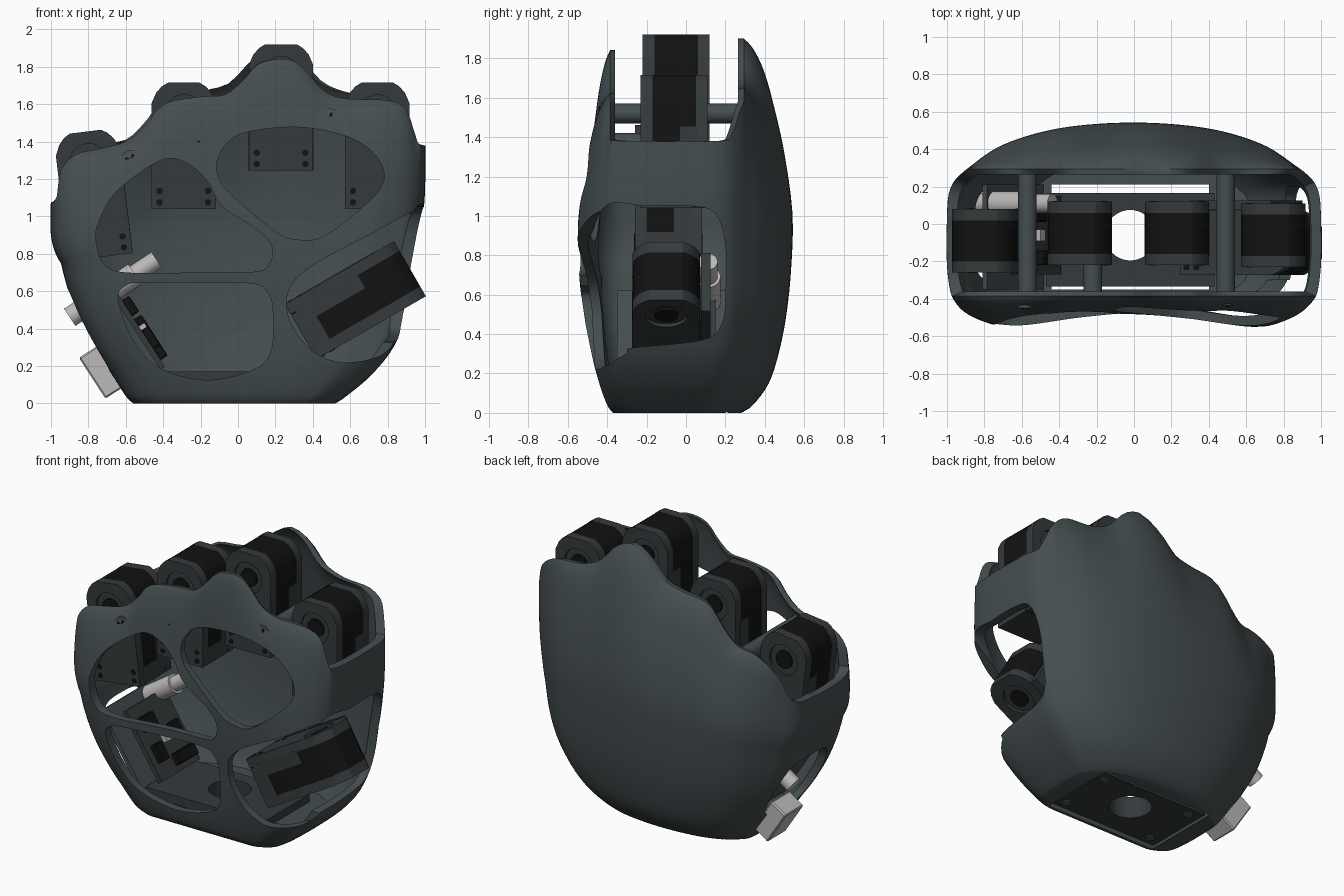
import bpy, bmesh, math
from mathutils import Matrix, Vector

if "Cube" in bpy.data.objects:
    bpy.data.objects.remove(bpy.data.objects["Cube"])


def material(name, r, g, b):
    m = bpy.data.materials.new(name)
    m.diffuse_color = (r, g, b, 1)
    m.use_nodes = True
    m.node_tree.nodes["Principled BSDF"].inputs["Base Color"].default_value = m.diffuse_color
    return m


SLATE = material("slate", 0.058, 0.075, 0.08)
GREY = material("dark_grey", 0.035, 0.042, 0.045)
BLACK = material("black", 0.006, 0.006, 0.006)
LIGHT = material("light_grey", 0.5, 0.48, 0.48)
STEEL = material("dark_steel", 0.09, 0.085, 0.075)


def finish(name, bm, mat):
    bmesh.ops.recalc_face_normals(bm, faces=bm.faces)
    me = bpy.data.meshes.new(name)
    bm.to_mesh(me)
    bm.free()
    ob = bpy.data.objects.new(name, me)
    bpy.context.collection.objects.link(ob)
    if mat:
        me.materials.append(mat)
    return ob


def spline(pts, n=6, closed=True):
    """Catmull-Rom through points of any dimension."""
    out, k = [], len(pts)
    get = lambda i: pts[i % k] if closed else pts[max(0, min(k - 1, i))]
    for i in range(k if closed else k - 1):
        for s in range(n):
            t = s / n
            out.append(tuple(
                0.5 * (2 * b + (c - a) * t + (2 * a - 5 * b + 4 * c - d) * t * t + (3 * b - a - 3 * c + d) * t ** 3)
                for a, b, c, d in zip(get(i - 1), get(i), get(i + 1), get(i + 2))))
    return out if closed else out + [tuple(pts[-1])]


def prism(name, pts, a, b, mat=None, axis='y'):
    """Extrude a 2D outline (x,z along y, or y,z along x)."""
    bm = bmesh.new()
    put = (lambda p, d: (p[0], d, p[1])) if axis == 'y' else (lambda p, d: (d, p[0], p[1]))
    lo = [bm.verts.new(put(p, a)) for p in pts]
    hi = [bm.verts.new(put(p, b)) for p in pts]
    bm.faces.new(lo)
    bm.faces.new(hi)
    for i in range(len(pts)):
        j = (i + 1) % len(pts)
        bm.faces.new((lo[i], lo[j], hi[j], hi[i]))
    return finish(name, bm, mat)


def box(name, c, size, mat=None, rot=None, bevel=0):
    bm = bmesh.new()
    bmesh.ops.create_cube(bm, size=1, matrix=Matrix.Diagonal((*size, 1)))
    if bevel:
        bmesh.ops.bevel(bm, geom=bm.edges[:], offset=bevel, segments=1, affect='EDGES')
    bm.transform(Matrix.Translation(c) @ (rot or Matrix()))
    return finish(name, bm, mat)


def rod(name, a, b, r, mat=None, seg=32):
    a, b = Vector(a), Vector(b)
    bm = bmesh.new()
    bmesh.ops.create_cone(bm, cap_ends=True, segments=seg, radius1=r, radius2=r, depth=(b - a).length)
    bm.transform(Matrix.Translation((a + b) / 2) @ (b - a).to_track_quat('Z', 'Y').to_matrix().to_4x4())
    return finish(name, bm, mat)


def activate(obs):
    bpy.ops.object.select_all(action='DESELECT')
    for o in obs:
        o.select_set(True)
    bpy.context.view_layer.objects.active = obs[0]


def cut(ob, cutter):
    m = ob.modifiers.new("cut", 'BOOLEAN')
    m.operation, m.solver, m.object = 'DIFFERENCE', 'EXACT', cutter
    activate([ob])
    bpy.ops.object.modifier_apply(modifier=m.name)
    bpy.data.objects.remove(cutter)


def smooth(ob, deg=35):
    activate([ob])
    bpy.ops.object.shade_smooth_by_angle(angle=math.radians(deg))


# Palm shell rows: z, left, right, front, back, and how far the rim curls inward
levels = spline([(0, -.56, .52, -.37, .28, 0), (.04, -.6, .58, -.40, .34, 0), (.15, -.67, .71, -.44, .42, 0),
                 (.3, -.77, .83, -.48, .47, 0), (.5, -.87, .91, -.52, .51, 0), (.75, -.945, .95, -.545, .535, 0),
                 (1.05, -.985, .975, -.55, .545, .02), (1.35, -1, .995, -.54, .535, .15),
                 (1.6, -1, 1, -.54, .53, .38), (1.75, -1, 1, -.54, .53, .58), (1.85, -1, 1, -.54, .53, .8),
                 (1.9, -1, 1, -.54, .53, 1)], 4, False)
half = [(0, 1), (.4, .945), (.7, .79), (.88, .57), (.98, .36), (1, 0), (.995, -.5), (.95, -.8),
        (.82, -.95), (.65, -1), (.3, -.92), (0, -.88)]
section = spline(half + [(-x, y) for x, y in half[-2:0:-1]], 8)

# Knuckle-shaped upper rims
front_rim = spline([(-1.2, 1.05), (-.99, 1.07), (-.95, 1.24), (-.87, 1.33), (-.75, 1.36), (-.6, 1.4), (-.5, 1.48),
                    (-.4, 1.6), (-.2, 1.64), (-.07, 1.65), (.03, 1.73), (.1, 1.81), (.2, 1.84), (.3, 1.83),
                    (.38, 1.76), (.46, 1.67), (.57, 1.63), (.8, 1.62), (.9, 1.57), (.95, 1.43), (.99, 1.38),
                    (1.2, 1.38)], 4, False)
back_rim = spline([(-1.2, 1.05), (-.985, 1.08), (-.9, 1.28), (-.75, 1.38), (-.6, 1.41), (-.5, 1.5), (-.38, 1.64),
                   (-.2, 1.67), (-.05, 1.71), (.06, 1.82), (.2, 1.9), (.33, 1.85), (.45, 1.72), (.6, 1.66),
                   (.8, 1.64), (.9, 1.56), (.95, 1.43), (.985, 1.38), (1.2, 1.38)], 4, False)


def rim_height(x, rim):
    for (x0, z0), (x1, z1) in zip(rim, rim[1:]):
        if x0 <= x <= x1:
            return z0 + (z1 - z0) * (x - x0) / (x1 - x0)


tops = [rim_height(x, back_rim if y > 0 else front_rim) for x, y in section]


def ring(bm, row, t):
    z, l, r, f, b, curl = row
    l, r, f, b = l + t, r - t, f + t, b - t
    lo, hi = (-.36, .265) if t else (-.385, .295)
    out = []
    for (x, y), top in zip(section, tops):
        if y < -.85 and abs(x) < .65:
            y = -1 + (1 + y) * min(1, z / .5)
        y = y * b if y > 0 else -y * f
        y += curl * (max(lo, min(hi, y)) - y)
        zz = z if z < .75 else .75 + (z - .75) * (top - .75) / 1.15
        out.append(bm.verts.new(((l + r) / 2 + (r - l) / 2 * x, y, zz)))
    return out


bm = bmesh.new()
rings = [ring(bm, row, 0) for row in levels]
rings += [ring(bm, row, .055) for row in reversed(levels) if row[0] > .1]
for p, q in zip(rings, rings[1:]):
    for i in range(len(section)):
        j = (i + 1) % len(section)
        bm.faces.new((p[i], p[j], q[j], q[i]))
bm.faces.new(rings[0])
bm.faces.new(rings[-1])
shell = finish("palm_shell", bm, SLATE)

# Palm windows
windows = [
    [(-.76, .88), (-.74, .98), (-.66, 1.12), (-.5, 1.25), (-.37, 1.31), (-.25, 1.27), (-.16, 1.18), (-.08, 1.05),
     (.1, .93), (.18, .84), (.17, .75), (.1, .705), (-.2, .7), (-.6, .7), (-.72, .75)],
    [(-.11, 1.3), (-.1, 1.2), (-.04, 1.12), (.2, .92), (.33, .875), (.47, .9), (.7, 1.08), (.78, 1.2), (.74, 1.32),
     (.6, 1.42), (.35, 1.475), (.1, 1.46), (-.04, 1.41)],
    [(-.64, .55), (-.6, .63), (-.5, .645), (-.2, .643), (.08, .64), (.16, .59), (.185, .5), (.18, .3), (.1, .19),
     (-.15, .125), (-.4, .18), (-.55, .32)],
    [(.26, .52), (.29, .64), (.42, .75), (.7, .9), (.95, 1.03), (1.15, 1.06), (1.2, .7), (1.1, .36), (.9, .36),
     (.75, .25), (.55, .22), (.4, .28), (.3, .4)]]
for w in windows:
    cut(shell, prism("cutter", spline(w, 6), -1, -.3))

# Side openings: thumb on the right, plug on the left
cut(shell, prism("cutter", spline([(-.45, .3), (-.28, .33), (.08, .37), (.18, .45), (.2, .6), (.2, .85), (.15, 1.01),
                                   (.03, 1.05), (-.2, 1.05), (-.42, 1.04), (-.5, .7)], 6), .62, 1.3, axis='x'))
cut(shell, prism("cutter", spline([(-.25, .2), (0, .18), (.16, .24), (.2, .42), (.14, .58), (-.05, .61),
                                   (-.25, .58), (-.31, .4)], 6), -1.3, -.6, axis='x'))

# Wrist opening and base plate with cable hole
cut(shell, box("cutter", (-.02, -.07, 0), (.84, .56, .5)))
plate = box("base_plate", (-.02, -.085, .095), (.9, .5, .15), GREY)
cut(plate, rod("cutter", (-.02, -.06, -.5), (-.02, -.06, .5), .135, seg=40))
smooth(plate)
for sx in (-.36, .32):
    for y in (-.27, .1):
        smooth(rod("base_screw", (sx, y, .012), (sx, y, .05), .03, STEEL, 20))

# Screws and standoff bars behind the palm, seated on the shell surface
for x, z, end in ((-.57, 1.3, .32), (-.22, 1.37, -.2), (.49, 1.52, .32)):
    y = shell.ray_cast((x, -2, z), (0, 1, 0))[1].y
    cut(shell, rod("cutter", (x, -1, z), (x, y + .03, z), .062))
    smooth(rod("palm_screw", (x, y + .01, z), (x, y + .06, z), .056, STEEL))
    for s in ((.07, .01, .014), (.014, .01, .07)):
        box("screw_slot", (x, y + .009, z), s, BLACK, Matrix.Rotation(.3, 4, 'Y'))
    smooth(rod("standoff_bar", (x, y + .05, z), (x, end, z), .05, SLATE))
smooth(shell, 32)


# Servo motor: octagonal end plates, black case, rotor discs, screw holes
def motor_outline(w, top, bot, c):
    if c < .05:
        return [(-w, bot), (w, bot), (w, top), (-w, top)]
    arc = [(w, top - c), (w - c * .22, top - c * .5), (w - c * .5, top - c * .18), (w - c * .8, top)]
    return [(-w, bot), (w, bot)] + arc + [(-x, z) for x, z in reversed(arc)]


def build_motor():
    parts = [prism("finger_motor", motor_outline(.17, .34, -.33, .11), -.11, .11, BLACK),
             prism("step", motor_outline(.173, -.22, -.335, 0), -.12, .1, GREY),
             prism("step", motor_outline(.173, .08, -.3, 0), .03, .12, GREY)]
    for s in (-1, 1):
        parts.append(prism("end", motor_outline(.172, .34, -.335, .11), s * .11, s * .17, GREY))
        cut(parts[-1], rod("cutter", (0, s * .15, .17), (0, s * .3, .17), .105))
        parts.append(rod("rotor", (0, s * .14, .17), (0, s * .165, .17), .06, BLACK))
        for x in (-.13, .13):
            for z in (-.24, -.3):
                parts.append(rod("hole", (x, s * .16, z), (x, s * .173, z), .017, BLACK, 16))
    activate(parts)
    bpy.ops.object.join()
    smooth(parts[0], 30)
    return parts[0]


motor = build_motor()
places = [(-.775, -.09, 1.115, -7), (-.29, -.05, 1.375, 0), (.23, -.05, 1.58, 0), (.745, -.06, 1.375, 0)]
for i, (x, y, z, tilt) in enumerate(places):
    ob = motor if i == 0 else motor.copy()
    if i:
        bpy.context.collection.objects.link(ob)
    ob.name = f"finger_motor_{i + 1}"
    ob.matrix_world = Matrix.Translation((x, y, z)) @ Matrix.Rotation(math.radians(tilt), 4, 'Y')
thumb = motor.copy()
thumb.name = "thumb_motor"
bpy.context.collection.objects.link(thumb)
c, s = math.cos(math.radians(30)), math.sin(math.radians(30))
thumb.matrix_world = Matrix(((0, -s, c, .625), (1, 0, 0, -.1), (0, c, s, .55), (0, 0, 0, 1)))
box("thumb_bracket", (.6, .1, .54), (.5, .05, .34), GREY, Matrix.Rotation(math.radians(-30), 4, 'Y'))

# Circuit board with chips, mounting panel, outer plug and round connector
tilt = Matrix.Rotation(math.radians(57), 4, 'Y')
at = lambda u, y, h: tilt @ Vector((u, y, h)) + Vector((-.54, 0, .4))
box("circuit_board", at(0, -.06, 0), (.5, .42, .03), GREY, tilt)
box("board_panel", at(-.04, -.07, -.1), (.56, .56, .03), SLATE, tilt)
for u, y, l, w in ((-.12, -.15, .1, .12), (.08, -.18, .12, .08), (.17, .02, .08, .2), (0, .05, .1, .08)):
    box("chip", at(u, y, .035), (l, w, .05), BLACK, tilt, .006)
box("small_socket", at(.02, -.06, .03), (.05, .06, .04), LIGHT, tilt)
box("plug", (-.725, .03, .17), (.26, .2, .13), LIGHT, tilt, .008)
for a, b, r in ((0, .3, .055), (.18, .42, .065), (.42, .56, .05)):
    f = lambda t: (-.9 + .83 * t, .11, .46 + .55 * t)
    smooth(rod("round_connector", f(a), f(b), r, LIGHT, 28))
